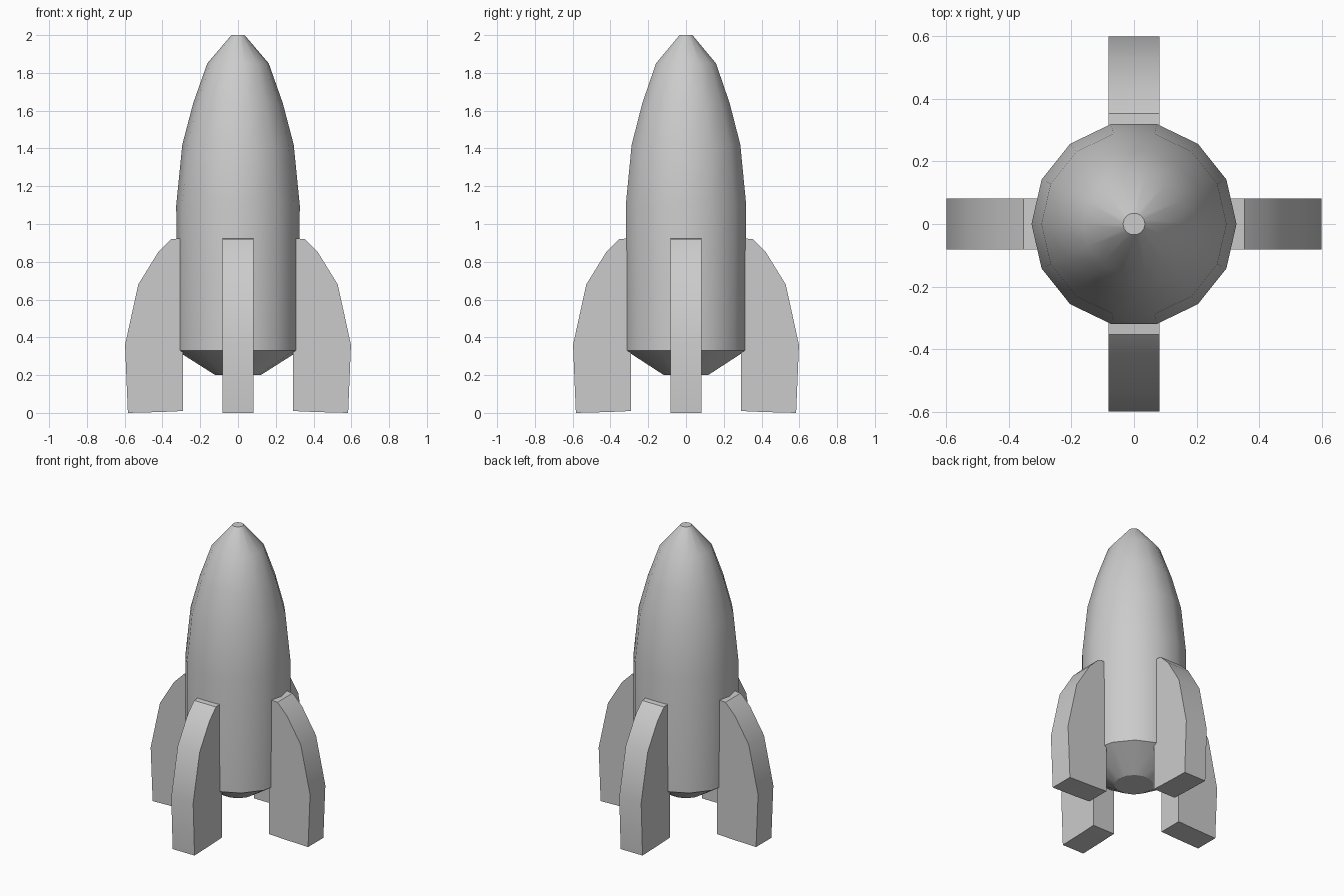
import bpy, bmesh, math

if "Cube" in bpy.data.objects:
    bpy.data.objects.remove(bpy.data.objects["Cube"])

SIDES = 14
SMOOTH = math.radians(30)


def finish(name, bm):
    bmesh.ops.recalc_face_normals(bm, faces=bm.faces)
    mesh = bpy.data.meshes.new(name)
    bm.to_mesh(mesh)
    bm.free()
    obj = bpy.data.objects.new(name, mesh)
    bpy.context.collection.objects.link(obj)
    bpy.ops.object.select_all(action='DESELECT')
    obj.select_set(True)
    bpy.context.view_layer.objects.active = obj
    bpy.ops.object.shade_smooth_by_angle(angle=SMOOTH)
    return obj


def lathe(name, profile):
    bm = bmesh.new()
    rings = [[bm.verts.new((r * math.cos(math.tau * i / SIDES),
                            r * math.sin(math.tau * i / SIDES), z))
              for i in range(SIDES)] for r, z in profile]
    for low, high in zip(rings, rings[1:]):
        for i in range(SIDES):
            j = (i + 1) % SIDES
            bm.faces.new((low[i], low[j], high[j], high[i]))
    bm.faces.new(rings[0])
    bm.faces.new(rings[-1])
    return finish(name, bm)


def fin(name, profile, half_width, angle):
    bm = bmesh.new()
    face = bm.faces.new([bm.verts.new((x, -half_width, z)) for x, z in profile])
    new = bmesh.ops.extrude_face_region(bm, geom=[face])["geom"]
    bmesh.ops.translate(bm, vec=(0, 2 * half_width, 0),
                        verts=[v for v in new if isinstance(v, bmesh.types.BMVert)])
    obj = finish(name, bm)
    obj.rotation_euler.z = angle
    return obj


# Hull: nozzle cone, barrel and tapered nose in one lathed profile
lathe("rocket_body", [(0.12, 0.20), (0.325, 0.33), (0.327, 1.10), (0.295, 1.42),
                      (0.237, 1.64), (0.163, 1.85), (0.035, 2.0)])

# Four thick landing fins around the hull
fin_profile = [(0.29, 0.01), (0.40, 0.005), (0.583, 0.0), (0.598, 0.36),
               (0.528, 0.68), (0.423, 0.85), (0.353, 0.92), (0.29, 0.925)]
for k, side in enumerate(("right", "back", "left", "front")):
    fin(side + "_fin", fin_profile, 0.082, k * math.pi / 2)
